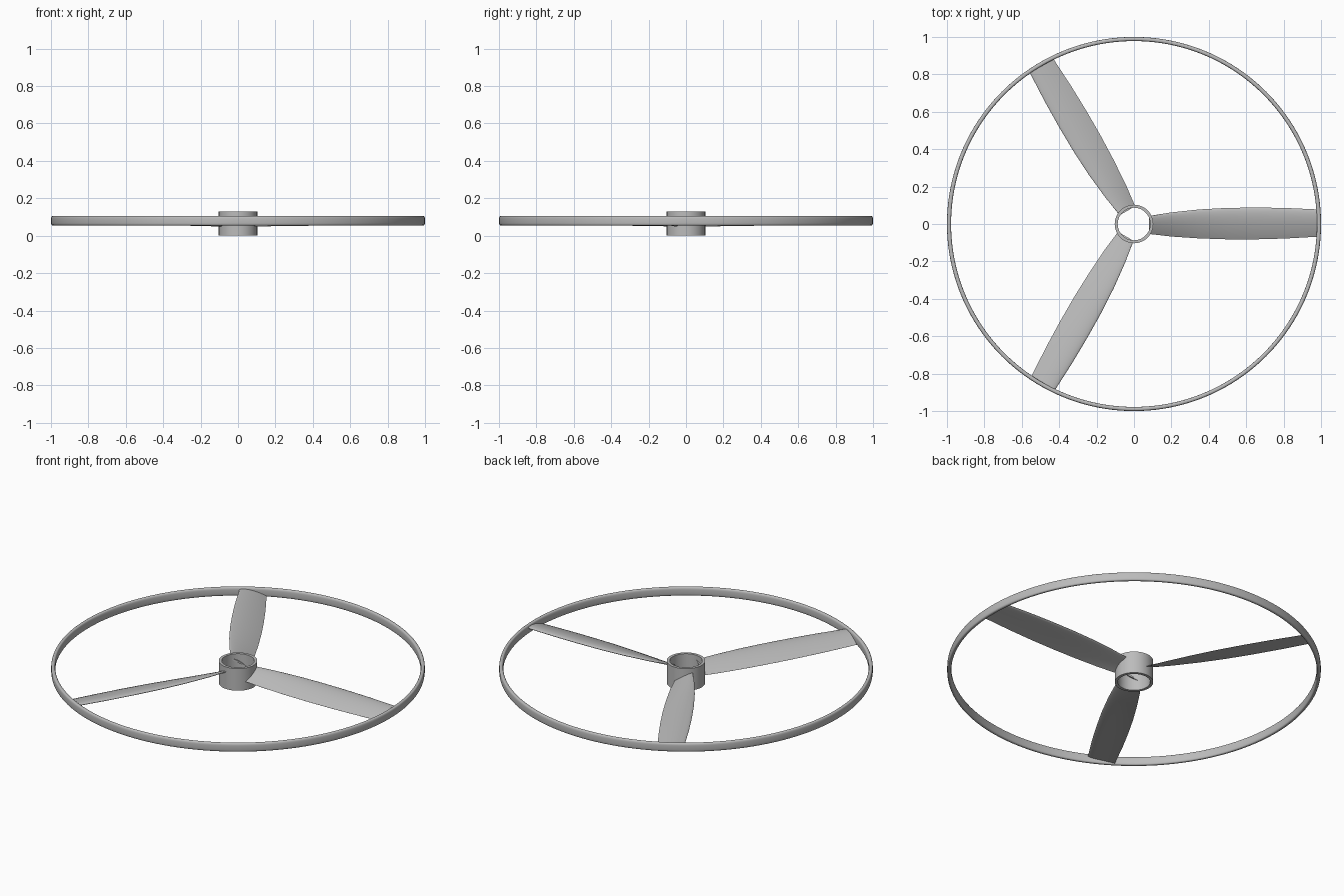
import bpy, bmesh, math
from mathutils import Matrix, Vector

cube = bpy.data.objects.get("Cube")
if cube:
    bpy.data.objects.remove(cube, do_unlink=True)

grey = bpy.data.materials.new("plain grey")
grey.use_nodes = True
grey.diffuse_color = (0.5, 0.5, 0.5, 1)
grey.node_tree.nodes["Principled BSDF"].inputs["Base Color"].default_value = (0.5, 0.5, 0.5, 1)


def finish(name, bm, angle):
    """Turn a bmesh into a smooth-shaded object with sharp edges kept."""
    bmesh.ops.recalc_face_normals(bm, faces=bm.faces)
    mesh = bpy.data.meshes.new(name)
    bm.to_mesh(mesh)
    bm.free()
    mesh.materials.append(grey)
    obj = bpy.data.objects.new(name, mesh)
    bpy.context.collection.objects.link(obj)
    bpy.ops.object.select_all(action='DESELECT')
    obj.select_set(True)
    bpy.context.view_layer.objects.active = obj
    bpy.ops.object.shade_smooth_by_angle(angle=math.radians(angle))
    return obj


def bridge(bm, a, b):
    for i in range(len(a)):
        j = (i + 1) % len(a)
        bm.faces.new((a[i], a[j], b[j], b[i]))


def revolve(name, profile, steps, angle=40):
    """Spin a closed (radius, z) profile about the z axis."""
    bm = bmesh.new()
    loops = []
    for s in range(steps):
        t = math.tau * s / steps
        loops.append([bm.verts.new((r * math.cos(t), r * math.sin(t), z)) for r, z in profile])
    for s in range(steps):
        bridge(bm, loops[s], loops[(s + 1) % steps])
    return finish(name, bm, angle)


def rounded(value, power):
    return math.copysign(abs(value) ** power, value)


# Outer rim: tall, narrow band with rounded corners
rim_section = []
for k in range(24):
    a = math.tau * k / 24
    rim_section.append((0.989 + 0.011 * rounded(math.cos(a), 0.6),
                        0.08 + 0.025 * rounded(math.sin(a), 0.6)))
revolve("outer_rim", rim_section, 160, 60)

# Hub: open tube with thin walls
revolve("hub", [(0.103, 0), (0.103, 0.13), (0.087, 0.13), (0.087, 0)], 96)

# Blade stations: radius, rear edge, leading edge, rise across the chord
stations = [(0.079, -0.053, 0.043, 0.052), (0.2, -0.067, 0.062, 0.048),
            (0.35, -0.077, 0.078, 0.044), (0.5, -0.082, 0.086, 0.040),
            (0.65, -0.082, 0.088, 0.037), (0.8, -0.078, 0.086, 0.034),
            (0.983, -0.068, 0.078, 0.030)]


def airfoil(station, count=14):
    """Round-nosed, flat-bottomed section, running over the top and back below."""
    r, rear, lead, rise = station
    chord = lead - rear
    upper, lower = [], []
    for k in range(count + 1):
        u = (1 - math.cos(math.pi * k / count)) / 2      # 0 = nose, 1 = tail
        thick = 0.6 * (0.2969 * math.sqrt(u) - 0.126 * u - 0.3516 * u**2
                       + 0.2843 * u**3 - 0.1015 * u**4) * chord
        camber = 0.16 * u * (1 - u) * chord
        y, z = lead - chord * u, 0.075 + rise * (0.5 - u) + camber
        upper.append(Vector((r, y, z + thick)))
        lower.append(Vector((r, y, z - thick)))
    return upper + lower[-1:0:-1]


def blade(name, turn):
    bm = bmesh.new()
    loops = [[bm.verts.new(p) for p in airfoil(s)] for s in stations]
    for a, b in zip(loops, loops[1:]):
        bridge(bm, a, b)
    bm.faces.new(loops[0])
    bm.faces.new(loops[-1])
    bm.transform(Matrix.Rotation(turn, 4, 'Z'))
    return finish(name, bm, 40)


# Three evenly spaced blades
for i in range(3):
    blade(f"blade_{i + 1}", math.tau * i / 3)
